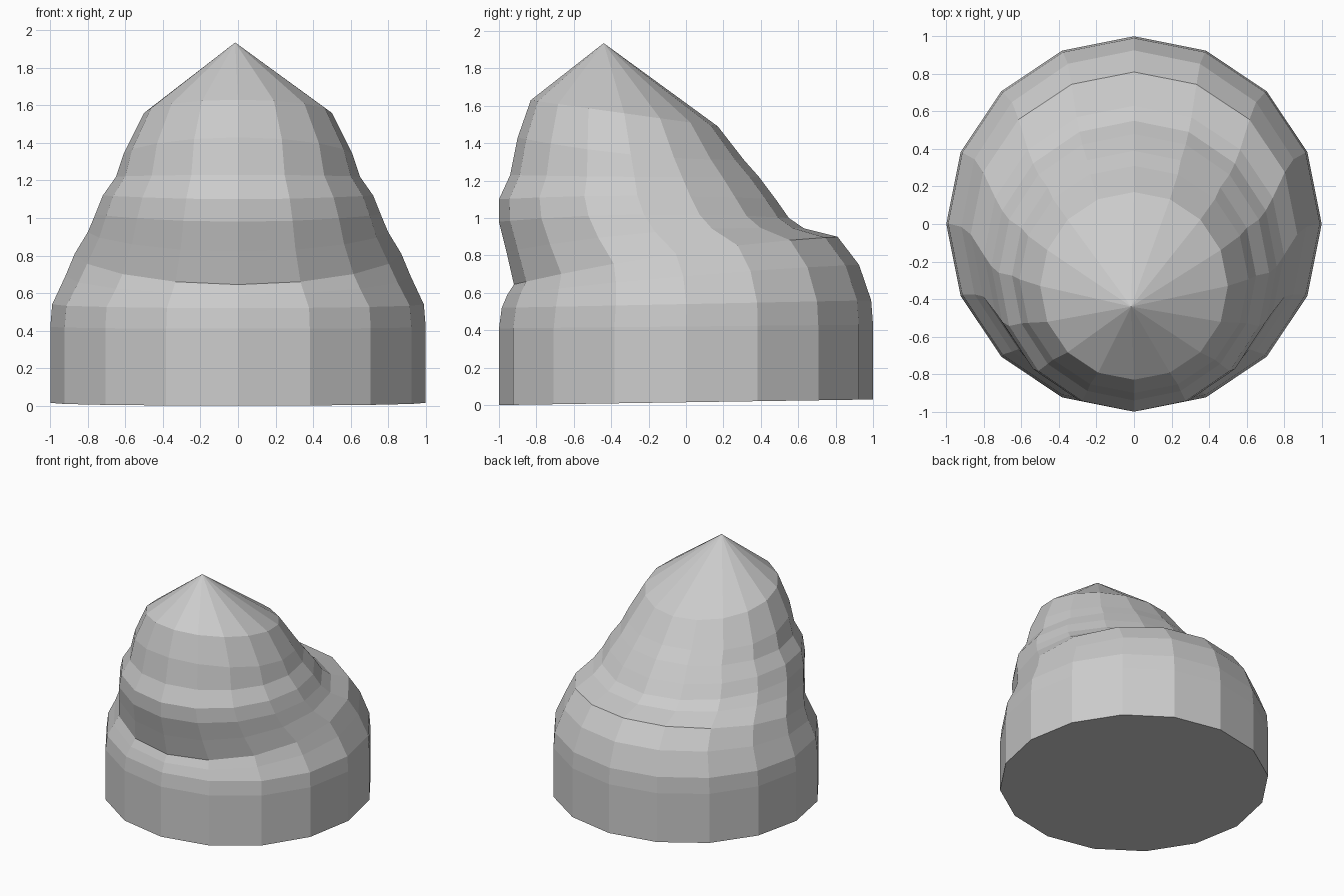
import bpy, bmesh
from math import sin, cos, tau

if "Cube" in bpy.data.objects:
    bpy.data.objects.remove(bpy.data.objects["Cube"])

SIDES = 16
APEX = (-0.015, -0.44, 1.935)
# each ring: front y, front z, back y, back z, half width, z at the sides
RINGS = [
    (-1.00, 0.00, 1.00, 0.03, 1.00, 0.015),
    (-1.00, 0.41, 1.00, 0.43, 1.00, 0.42),
    (-0.985, 0.52, 0.99, 0.56, 0.99, 0.54),
    (-0.955, 0.59, 0.925, 0.75, 0.92, 0.69),
    (-0.92, 0.645, 0.81, 0.90, 0.87, 0.81),
    (-0.96, 0.82, 0.63, 0.945, 0.80, 0.925),
    (-1.00, 0.98, 0.55, 1.00, 0.76, 1.02),
    (-1.00, 1.10, 0.48, 1.10, 0.72, 1.12),
    (-0.94, 1.23, 0.39, 1.22, 0.65, 1.22),
    (-0.90, 1.43, 0.31, 1.31, 0.61, 1.34),
    (-0.83, 1.63, 0.17, 1.49, 0.50, 1.56),
]


def add_ring(bm, front_y, front_z, back_y, back_z, width, side_z):
    """Tilted ring of vertices, z bending gently through its side height."""
    mid_y, half_y = (front_y + back_y) / 2, (back_y - front_y) / 2
    ring = []
    for i in range(SIDES):
        c, s = cos(tau * i / SIDES), sin(tau * i / SIDES)
        z = side_z * c * c + (front_z + back_z) / 2 * s * s + (back_z - front_z) / 2 * s
        ring.append(bm.verts.new((width * c, mid_y + half_y * s, z)))
    return ring


# swirled mound: loft the rings, close the base, gather the tip
bm = bmesh.new()
rings = [add_ring(bm, *r) for r in RINGS]
bm.faces.new(rings[0][::-1])
for low, high in zip(rings, rings[1:]):
    for i in range(SIDES):
        j = (i + 1) % SIDES
        bm.faces.new((low[i], low[j], high[j], high[i]))
tip = bm.verts.new(APEX)
for i in range(SIDES):
    bm.faces.new((rings[-1][i], rings[-1][(i + 1) % SIDES], tip))
bm.normal_update()

mesh = bpy.data.meshes.new("swirled_mound")
bm.to_mesh(mesh)
bm.free()
bpy.context.collection.objects.link(bpy.data.objects.new("swirled_mound", mesh))
